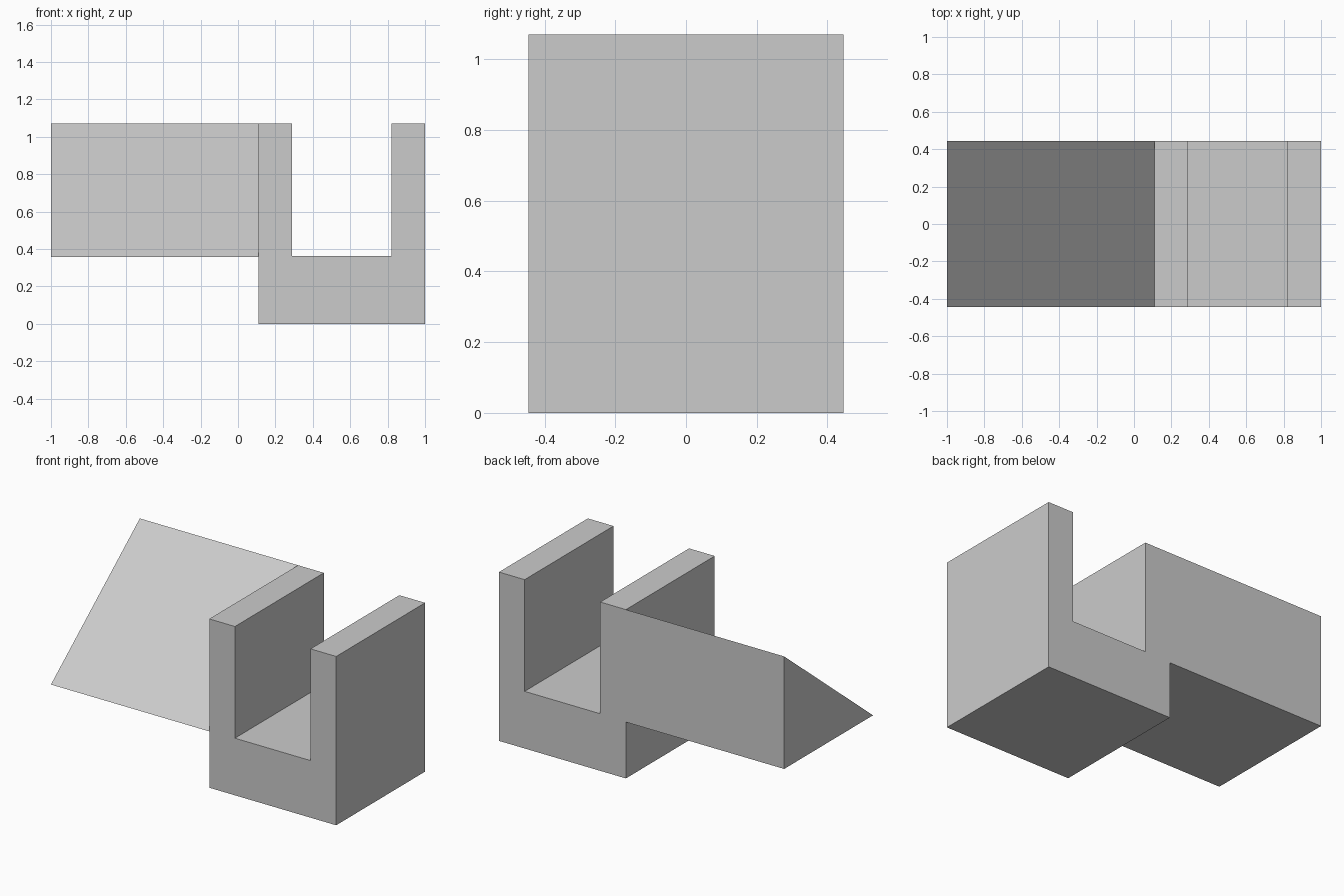
import bpy
import bmesh
from mathutils import Vector

if "Cube" in bpy.data.objects:
    bpy.data.objects.remove(bpy.data.objects["Cube"])

HALF = 0.445   # half depth in y
TOP = 1.07     # overall height
MID = 0.357    # channel floor and underside of the wedge


def extrude_profile(name, points, offset):
    """Extrude a flat polygon along an offset to make a closed solid."""
    bm = bmesh.new()
    face = bm.faces.new([bm.verts.new(p) for p in points])
    result = bmesh.ops.extrude_face_region(bm, geom=[face], use_keep_orig=True)
    verts = [g for g in result["geom"] if isinstance(g, bmesh.types.BMVert)]
    bmesh.ops.translate(bm, verts=verts, vec=Vector(offset))
    bmesh.ops.recalc_face_normals(bm, faces=bm.faces[:])
    mesh = bpy.data.meshes.new(name)
    bm.to_mesh(mesh)
    bm.free()
    obj = bpy.data.objects.new(name, mesh)
    bpy.context.collection.objects.link(obj)
    return obj


# U-shaped channel block, profile in xz
channel = [(0.11, 0), (1, 0), (1, TOP), (0.82, TOP),
           (0.82, MID + 0.005), (0.29, MID + 0.005), (0.29, TOP), (0.11, TOP)]
extrude_profile("channel_block", [(x, -HALF, z) for x, z in channel], (0, 2 * HALF, 0))

# Triangular wedge, sloping down to the front, profile in yz
wedge = [(-HALF, MID), (HALF, MID), (HALF, TOP)]
extrude_profile("sloped_wedge", [(-1, y, z) for y, z in wedge], (1.11, 0, 0))
